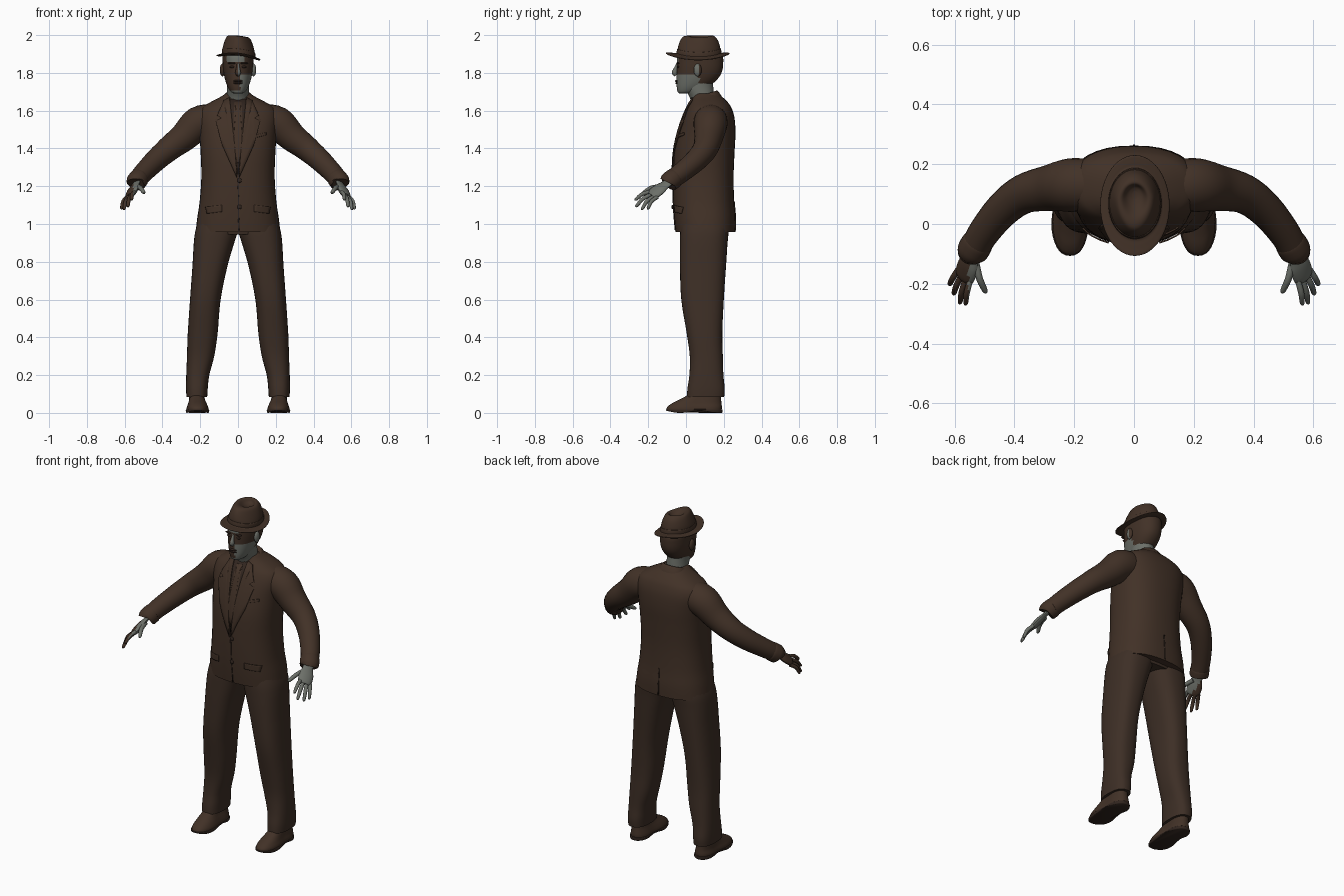
import bpy, bmesh, math
from mathutils import Vector
from mathutils.bvhtree import BVHTree

cube = bpy.data.objects.get("Cube")
if cube:
    bpy.data.objects.remove(cube)


def material(name, rgb):
    m = bpy.data.materials.new(name)
    m.use_nodes = True
    m.diffuse_color = (*rgb, 1)
    bsdf = m.node_tree.nodes["Principled BSDF"]
    bsdf.inputs["Base Color"].default_value = (*rgb, 1)
    bsdf.inputs["Roughness"].default_value = 0.9
    return m


BROWN = material("suit brown", (0.054, 0.031, 0.020))
TROUSER = material("trouser brown", (0.047, 0.028, 0.019))
DARK = material("dark brown", (0.030, 0.018, 0.013))
GREY = material("grey skin", (0.150, 0.160, 0.140))
made = []


def finish(name, bm, mats, rule=None):
    bmesh.ops.recalc_face_normals(bm, faces=bm.faces)
    if rule:
        for f in bm.faces:
            f.material_index = int(rule(f.calc_center_median()))
    mesh = bpy.data.meshes.new(name)
    bm.to_mesh(mesh)
    bm.free()
    for m in mats:
        mesh.materials.append(m)
    ob = bpy.data.objects.new(name, mesh)
    bpy.context.collection.objects.link(ob)
    made.append(ob)
    return ob


def smooth_rows(rows, steps):
    """Catmull-Rom interpolation of tuples."""
    out = []
    for i in range(len(rows) - 1):
        a, b, c, d = (rows[max(i - 1, 0)], rows[i], rows[i + 1], rows[min(i + 2, len(rows) - 1)])
        for k in range(steps):
            t = k / steps
            out.append([q + 0.5 * t * (r - p + t * (2 * p - 5 * q + 4 * r - s + t * (3 * (q - r) + s - p)))
                        for p, q, r, s in zip(a, b, c, d)])
    return out + [list(rows[-1])]


def skin(rings):
    bm = bmesh.new()
    vs = [[bm.verts.new(p) for p in ring] for ring in rings]
    n = len(vs[0])
    for a, b in zip(vs, vs[1:]):
        for i in range(n):
            bm.faces.new((a[i], a[(i + 1) % n], b[(i + 1) % n], b[i]))
    bm.faces.new(vs[0])
    bm.faces.new(vs[-1])
    return bm


def loft(name, rows, mats, side=1, power=2.4, steps=4, segs=36, warp=None, rule=None):
    """Stack of rounded sections; each row is z, x0, x1, y0, y1."""
    rings = []
    for z, x0, x1, y0, y1 in smooth_rows(rows, steps):
        ring = []
        for i in range(segs):
            c, s = math.cos(math.tau * i / segs), math.sin(math.tau * i / segs)
            u = math.copysign(abs(c) ** (2 / power), c)
            v = math.copysign(abs(s) ** (2 / power), s)
            p = Vector((side * ((x0 + x1) + u * (x1 - x0)) / 2, ((y0 + y1) + v * (y1 - y0)) / 2, z))
            ring.append(warp(p) if warp else p)
        rings.append(ring)
    return finish(name, skin(rings), mats, rule)


def tube(name, pts, mats, side=1, across=(0, 0, 1), flat=1, steps=4, segs=16, rule=None):
    """Tapered limb; each point is x, y, z, radius."""
    pts = smooth_rows(pts, steps)
    rings = []
    for i, (x, y, z, r) in enumerate(pts):
        t = (Vector(pts[min(i + 1, len(pts) - 1)][:3]) - Vector(pts[max(i - 1, 0)][:3])).normalized()
        a = Vector(across)
        a = (a - t * a.dot(t)).normalized()
        b = t.cross(a) * flat
        ring = [Vector((x, y, z)) + (a * math.cos(math.tau * k / segs) + b * math.sin(math.tau * k / segs)) * r
                for k in range(segs)]
        rings.append([Vector((side * p.x, p.y, p.z)) for p in ring])
    return finish(name, skin(rings), mats, rule)


def ball(name, loc, size, mats, rule=None):
    bm = bmesh.new()
    bmesh.ops.create_uvsphere(bm, u_segments=16, v_segments=10, radius=1)
    for v in bm.verts:
        v.co = Vector([c * s + o for c, s, o in zip(v.co, size, loc)])
    return finish(name, bm, mats, rule)


# Jacket body
jacket = loft("jacket", [
    (0.958, -.224, .224, -.055, .262), (1.03, -.216, .216, -.062, .262), (1.12, -.203, .203, -.067, .255),
    (1.25, -.194, .194, -.068, .252), (1.38, -.198, .198, -.062, .257), (1.48, -.205, .205, -.042, .262),
    (1.56, -.214, .214, -.016, .257), (1.61, -.198, .198, .005, .243), (1.64, -.155, .155, .02, .225),
    (1.67, -.098, .098, .035, .195), (1.69, -.066, .066, .04, .165)], [BROWN])
surface = BVHTree.FromPolygons([v.co for v in jacket.data.vertices], [p.vertices for p in jacket.data.polygons])


def plate(name, outline, mat, lift=.004, side=1, back=False):
    """Thin flat shape laid over the jacket, outlined in x and z."""
    d = -1 if back else 1
    bm = bmesh.new()
    bm.faces.new([bm.verts.new((side * x, 0, z)) for x, z in outline])
    bmesh.ops.triangulate(bm, faces=bm.faces)
    bmesh.ops.subdivide_edges(bm, edges=bm.edges, cuts=5, use_grid_fill=True)
    for v in bm.verts:
        hit = surface.ray_cast(Vector((v.co.x, -d, v.co.z)), Vector((0, d, 0)))[0]
        v.co.y = (hit.y if hit else 0.03) - d * lift
    ob = finish(name, bm, [mat])
    solid = ob.modifiers.new("thickness", "SOLIDIFY")
    solid.thickness = .005
    solid.offset = 0


# Shirt, tie, lapels, pockets, buttons and vent
plate("shirt_front", [(-.05, 1.66), (0, 1.25), (.05, 1.66)], DARK, .001)
plate("tie", [(-.018, 1.645), (-.011, 1.61), (-.026, 1.42), (0, 1.30), (.026, 1.42), (.011, 1.61), (.018, 1.645)], BROWN, .006)
plate("front_opening", [(-.002, 1.24), (.002, 1.24), (.008, .965), (.002, .965)], DARK, .001)
plate("back_vent", [(-.003, 1.12), (.003, 1.12), (.003, .965), (-.003, .965)], DARK, .001, back=True)
plate("breast_pocket", [(.085, 1.455), (.15, 1.47), (.15, 1.485), (.085, 1.47)], BROWN)
for side, label in ((1, "left"), (-1, "right")):
    plate(label + "_lapel", [(.045, 1.67), (.075, 1.655), (.11, 1.575), (.088, 1.56), (.118, 1.545),
                             (.085, 1.42), (.004, 1.24), (.016, 1.40)], BROWN, .007, side)
    plate(label + "_pocket_flap", [(.085, 1.065), (.165, 1.055), (.172, 1.09), (.085, 1.10)], BROWN, .005, side)
for i, z in enumerate((1.23, 1.09)):
    ball(f"button_{i + 1}", (.008, -.071, z), (.012, .006, .012), [DARK])
loft("jacket_collar", [(1.63, -.10, .10, .02, .20), (1.665, -.085, .085, .03, .185), (1.695, -.068, .068, .03, .165),
                       (1.69, -.058, .058, .04, .15)], [BROWN],
     warp=lambda p: Vector((p.x, p.y, p.z + .32 * (p.y - .13))))

# Trousers
loft("trouser_seat", [(.945, -.17, .17, -.02, .215), (1.0, -.2, .2, -.03, .235), (1.06, -.19, .19, -.03, .23)], [TROUSER])
LEG = [(.085, .163, .273, .005, .202), (.13, .160, .275, .008, .205), (.20, .152, .274, .018, .198),
       (.30, .126, .270, .020, .195), (.42, .108, .266, .004, .192), (.60, .092, .254, -.025, .200),
       (.78, .055, .241, -.032, .212), (.90, .020, .234, -.032, .220), (.97, .0, .224, -.03, .226),
       (1.04, .0, .2, -.02, .22)]
SHOE = [(.012, .153, .275, -.103, .188), (.03, .155, .274, -.10, .19), (.05, .162, .268, -.075, .188),
        (.07, .17, .264, -.035, .186), (.10, .178, .26, .02, .185)]
SOLE = [(0, .154, .276, -.102, .19), (.004, .15, .279, -.106, .193), (.016, .15, .279, -.106, .193),
        (.019, .156, .274, -.10, .19)]


def toe_shape(p):
    """Narrows the waist of the foot and lifts the arch and toe."""
    mid = math.exp(-((p.y - .07) / .05) ** 2)
    cx = math.copysign(.214, p.x)
    lift = max(0, 1 - p.z / .02) * (.012 * mid + max(0, -p.y - .05) * .2)
    return Vector((cx + (p.x - cx) * (1 - .14 * mid), p.y, p.z + lift))


# Arms, hands, legs and shoes
ARM = [(.13, .13, 1.55, .085), (.21, .13, 1.532, .09), (.285, .12, 1.462, .077), (.37, .10, 1.395, .066),
       (.44, .048, 1.333, .059), (.50, -.025, 1.272, .053), (.53, -.075, 1.235, .050), (.542, -.093, 1.219, .049)]
CUFF = [(.520, -.058, 1.246, .048), (.524, -.064, 1.242, .053), (.540, -.090, 1.222, .053), (.542, -.094, 1.218, .046)]
PALM = [(.525, -.06, 1.24, .028), (.543, -.11, 1.208, .030), (.555, -.14, 1.185, .041), (.566, -.172, 1.160, .040),
        (.570, -.184, 1.150, .030)]
FINGERS = {"index": ((.546, -.180, 1.172), (.565, -.272, 1.128)), "middle": ((.561, -.178, 1.158), (.584, -.268, 1.092)),
           "ring": ((.576, -.168, 1.147), (.605, -.237, 1.076)), "little": ((.588, -.152, 1.142), (.619, -.205, 1.080)),
           "thumb": ((.530, -.125, 1.200), (.496, -.232, 1.165))}
for side, label in ((1, "left"), (-1, "right")):
    stained = lambda c: c.x < -.555
    skin_mats = [GREY, BROWN]
    tube(label + "_sleeve", ARM, [BROWN], side, segs=24)
    tube(label + "_sleeve_cuff", CUFF, [BROWN], side, segs=24)
    tube(label + "_palm", PALM, skin_mats, side, (.045, .035, -.027), .42, rule=stained)
    for finger, (root, tip) in FINGERS.items():
        a, b = Vector(root), Vector(tip)
        bend = Vector((.004, -.004, .009))
        r = .012 if finger == "thumb" else .0105
        path = [(*a, r), (*(a.lerp(b, .5) + bend), r), (*a.lerp(b, .9), r * .8), (*b, r * .3)]
        tube(f"{label}_{finger}_finger", path, skin_mats, side, segs=10, rule=stained)
    loft(label + "_trouser_leg", LEG, [TROUSER], side, 2.5)
    loft(label + "_shoe", SHOE, [BROWN], side, 2.4, warp=toe_shape)
    loft(label + "_sole", SOLE, [DARK], side, 2.4, warp=toe_shape)


# Neck and head
def patchy(c):
    """False where the skin is grey, true where it is brown."""
    cheek = c.x > .012 and c.y < .07 and c.z < 1.79
    brow = -.06 < c.x < .035 and c.y < .01 and 1.858 < c.z < 1.89
    return not (cheek or brow or c.z < 1.705)


loft("neck", [(1.62, -.06, .06, .035, .155), (1.67, -.059, .059, .02, .15), (1.72, -.059, .059, -.005, .145),
              (1.76, -.06, .06, .0, .14)], [GREY], power=2)
loft("head", [(1.692, -.022, .022, -.036, .02), (1.70, -.038, .038, -.044, .06), (1.725, -.054, .054, -.049, .115),
              (1.76, -.067, .067, -.050, .16), (1.80, -.076, .076, -.049, .188), (1.85, -.081, .081, -.048, .197),
              (1.90, -.079, .079, -.042, .19), (1.95, -.05, .05, 0, .14)],
     [GREY, BROWN], power=2.2, steps=6, segs=48, rule=patchy)
tube("nose", [(0, -.044, 1.848, .007), (0, -.053, 1.825, .010), (0, -.060, 1.802, .015), (0, -.052, 1.788, .010)],
     [GREY, BROWN], across=(1, 0, 0), rule=lambda c: c.x < 0)
for label, z, y in (("upper", 1.757, -.050), ("lower", 1.746, -.048)):
    ball(label + "_lip", (0, y, z), (.024, .009, .006), [DARK])
for side, label in ((1, "left"), (-1, "right")):
    ball(label + "_ear", (side * .083, .062, 1.815), (.013, .021, .034), [GREY, BROWN], lambda c: c.y > .068 or c.x < 0)
    ball(label + "_eye", (side * .031, -.042, 1.832), (.014, .006, .006), [DARK])
    ball(label + "_eyebrow", (side * .033, -.043, 1.851), (.022, .008, .005), [DARK])


# Hat with upturned brim and pinched crown
def hat_shape(p):
    pinch = 1 - max(0, p.z - 1.91) * max(0, .09 - p.y) * 28
    return Vector((p.x * pinch + .003, p.y, p.z - .1 * p.x + .8 * (p.y - .065) ** 2))


loft("hat", [(1.885, -.07, .07, -.03, .17), (1.878, -.095, .095, -.07, .205), (1.878, -.114, .114, -.103, .228),
             (1.884, -.114, .114, -.103, .228), (1.889, -.10, .10, -.075, .208), (1.896, -.088, .088, -.048, .186),
             (1.93, -.084, .084, -.042, .18), (1.965, -.074, .074, -.03, .168), (1.988, -.062, .062, -.012, .15),
             (1.992, -.045, .045, .02, .135), (1.975, -.025, .025, .06, .125), (1.968, -.008, .008, .085, .11)],
     [BROWN], power=2, segs=48, warp=hat_shape)
loft("hat_ribbon", [(1.893, -.087, .087, -.047, .185), (1.895, -.089, .089, -.050, .188), (1.915, -.088, .088, -.047, .185),
                    (1.917, -.084, .084, -.042, .18)], [BROWN], power=2, segs=48, warp=hat_shape)

# Smooth shading with sharp edges kept
bpy.ops.object.select_all(action="DESELECT")
for ob in made:
    ob.select_set(True)
bpy.context.view_layer.objects.active = made[0]
bpy.ops.object.shade_smooth_by_angle(angle=math.radians(45))
